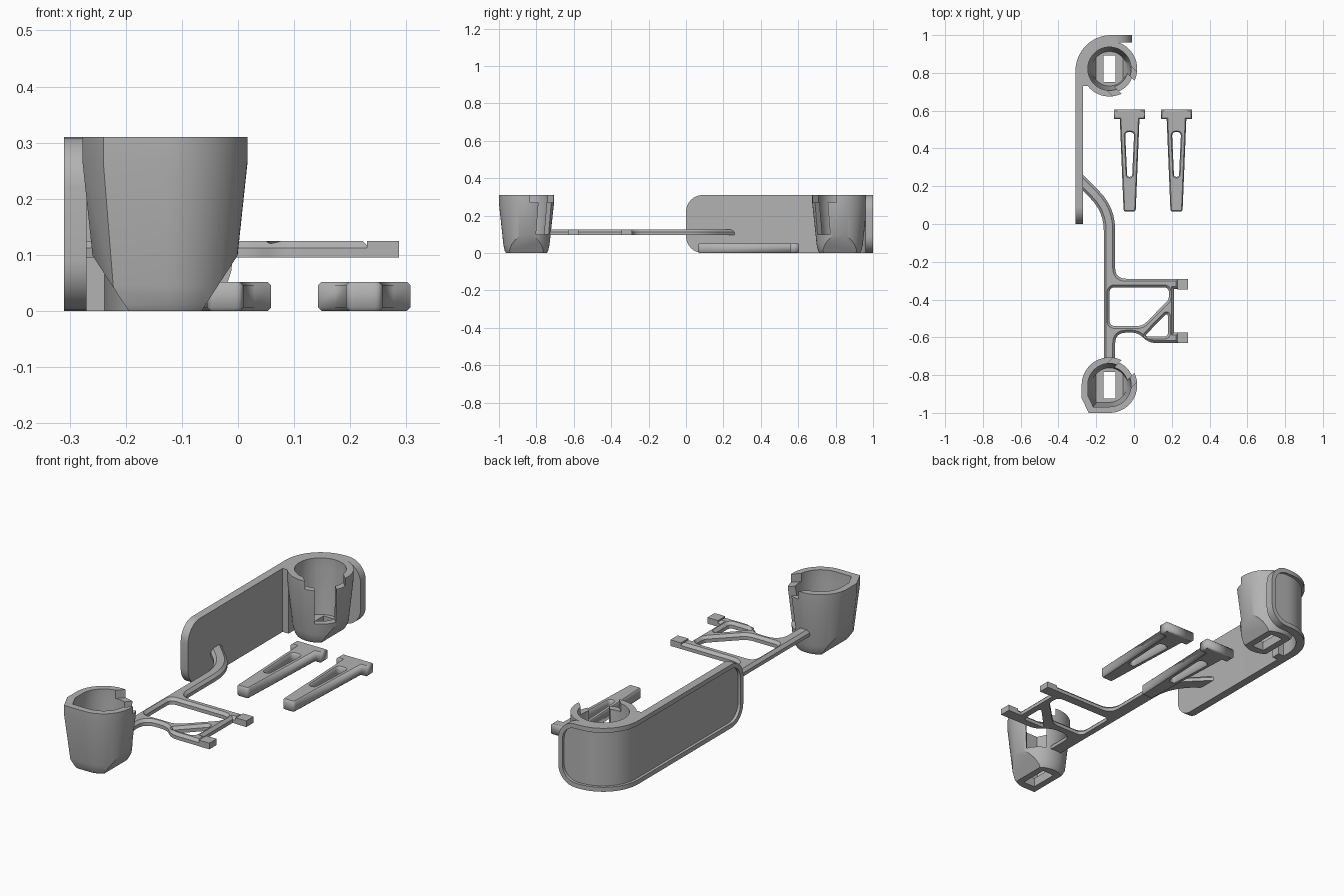
import bpy, bmesh, math
from mathutils import Vector

cube = bpy.data.objects.get("Cube")
if cube:
    bpy.data.objects.remove(cube, do_unlink=True)

gray = bpy.data.materials.new("plain gray")
gray.use_nodes = True
gray.diffuse_color = (0.45, 0.45, 0.45, 1)
gray.node_tree.nodes["Principled BSDF"].inputs["Base Color"].default_value = (0.45, 0.45, 0.45, 1)


def select(ob):
    bpy.ops.object.select_all(action='DESELECT')
    ob.select_set(True)
    bpy.context.view_layer.objects.active = ob


def add(name, bm):
    bmesh.ops.recalc_face_normals(bm, faces=bm.faces)
    me = bpy.data.meshes.new(name)
    bm.to_mesh(me)
    bm.free()
    me.materials.append(gray)
    ob = bpy.data.objects.new(name, me)
    bpy.context.collection.objects.link(ob)
    return ob


def box(name, lo, hi, center=(0, 0, 0), turn=0):
    bm = bmesh.new()
    bmesh.ops.create_cube(bm, size=1)
    lo, hi = Vector(lo), Vector(hi)
    for v in bm.verts:
        v.co = (lo + hi) / 2 + v.co * (hi - lo)
    ob = add(name, bm)
    ob.location = center
    ob.rotation_euler.z = turn
    return ob


def cut(ob, cutters):
    for c in cutters:
        c.hide_render = True
        mod = ob.modifiers.new("cut", 'BOOLEAN')
        mod.operation, mod.solver, mod.object = 'DIFFERENCE', 'EXACT', c
        select(ob)
        bpy.ops.object.modifier_apply(modifier=mod.name)
        bpy.data.objects.remove(c, do_unlink=True)


def smooth(ob):
    select(ob)
    bpy.ops.object.shade_smooth_by_angle(angle=math.radians(30))


def rounded(points):
    """Polygon from (x, y, corner length) with curved corners."""
    out = []
    for i, (x, y, r) in enumerate(points):
        p = Vector((x, y))
        if r == 0:
            out.append(p)
            continue
        a = p + (Vector(points[i - 1][:2]) - p).normalized() * r
        b = p + (Vector(points[(i + 1) % len(points)][:2]) - p).normalized() * r
        for k in range(7):
            t = k / 6
            out.append(a * (1 - t) ** 2 + p * 2 * t * (1 - t) + b * t * t)
    return out


def flat_part(name, loops, z0, z1, bevel, flat_bottom=False):
    """Extruded outline with holes and chamfered edges."""
    cu = bpy.data.curves.new(name, 'CURVE')
    cu.dimensions, cu.fill_mode = '2D', 'BOTH'
    half = (z1 - z0) / 2
    cu.extrude, cu.bevel_depth, cu.bevel_resolution, cu.offset = half - bevel, bevel, 0, -bevel
    if flat_bottom:
        cu.extrude = 0.005
    for loop in loops:
        pts = rounded(loop)
        sp = cu.splines.new('POLY')
        sp.points.add(len(pts) - 1)
        for q, p in zip(sp.points, pts):
            q.co = (p.x, p.y, 0, 1)
        sp.use_cyclic_u = True
    ob = bpy.data.objects.new(name, cu)
    bpy.context.collection.objects.link(ob)
    select(ob)
    bpy.ops.object.convert(target='MESH')
    ob = bpy.context.view_layer.objects.active
    top = max(v.co.z for v in ob.data.vertices)
    for v in ob.data.vertices:
        v.co.z = z0 if flat_bottom and v.co.z < 0 else v.co.z + z1 - top
    ob.data.materials.clear()
    ob.data.materials.append(gray)
    return ob


# Curved side panel: straight run, quarter turn, short return
RUN, RAD, TAIL, HIGH = 0.81, 0.19, 0.11, 0.31
LENGTH = RUN + RAD * math.pi / 2 + TAIL


def along(s, depth):
    if s < RUN:
        return -0.31 + depth, s
    a = (s - RUN) / RAD
    if a < math.pi / 2:
        r = RAD - depth
        return -0.12 - r * math.cos(a), RUN + r * math.sin(a)
    return -0.12 + s - RUN - RAD * math.pi / 2, 1 - depth


def slab(name, margin, d0, d1, corner):
    s0, s1 = margin, LENGTH - margin
    stops = [corner * (1 - math.cos(k * math.pi / 16)) for k in range(9)]
    cols = [s0 + t for t in stops] + [s1 - t for t in stops]
    cols += [RUN + RAD * math.pi / 2 * k / 16 for k in range(17)]
    bm, rows = bmesh.new(), []
    for s in sorted(set(round(c, 5) for c in cols)):
        e = max(0, corner - min(s - s0, s1 - s))
        lo = margin + corner - math.sqrt(max(0, corner ** 2 - e ** 2))
        rows.append([bm.verts.new((*along(s, d), z))
                     for d, z in ((d0, lo), (d0, HIGH - lo), (d1, HIGH - lo), (d1, lo))])
    for a, b in zip(rows, rows[1:]):
        for k in range(4):
            bm.faces.new((a[k], a[k - 1], b[k - 1], b[k]))
    bm.faces.new(rows[0])
    bm.faces.new(rows[-1][::-1])
    return add(name, bm)


panel = slab("side_panel", 0, 0, 0.04, 0.09)
cut(panel, [slab("panel_recess", 0.022, -0.02, 0.014, 0.07)])
smooth(panel)
box("panel_web", (-0.29, 0.73, 0), (-0.238, 0.775, HIGH))


# Tapered cups with sloped lower sides, open slot and floor hole
def cup_solid(name, center, flip, corner, profile, lift):
    first, last = -math.pi / 2, math.pi if corner else math.pi * 1.5 - math.pi / 32
    n = 48 if corner else 63
    shape = [(0.147 * math.cos(first + (last - first) * k / n),
              0.147 * math.sin(first + (last - first) * k / n)) for k in range(n + 1)] + corner
    bm, rings = bmesh.new(), []
    for z, f in profile:
        rings.append([bm.verts.new((x * f, y * f * flip, z)) for x, y in shape])
    for a, b in zip(rings, rings[1:]):
        for k in range(len(shape)):
            bm.faces.new((a[k - 1], a[k], b[k], b[k - 1]))
    bm.faces.new(rings[0])
    bm.faces.new(rings[-1])
    bmesh.ops.recalc_face_normals(bm, faces=bm.faces)
    for side in (-1, 1):
        res = bmesh.ops.bisect_plane(bm, geom=bm.verts[:] + bm.edges[:] + bm.faces[:],
                                     plane_co=(side * 0.065, 0, lift),
                                     plane_no=(side * 0.1, 0, -0.065), clear_outer=True)
        edges = [e for e in res["geom_cut"] if isinstance(e, bmesh.types.BMEdge)]
        bmesh.ops.holes_fill(bm, edges=edges)
    ob = add(name, bm)
    ob.location = center
    return ob


OUTER = [(0, 0.74), (0.012, 0.79), (0.045, 0.84), (0.265, 1), (HIGH, 1)]
INNER = [(0.045, 0.62), (0.26, 0.78), (0.4, 0.78)]
for name, y, flip, corner in (("front_cup", -0.853, 1, [(-0.147, -0.07), (-0.11, -0.147)]),
                              ("rear_cup", 0.822, -1, [])):
    c = (-0.13, y, 0)
    cup = cup_solid(name, c, flip, corner, OUTER, 0)
    turn = flip * math.pi / 4
    cut(cup, [cup_solid("cavity", c, flip, corner, INNER, 0.035),
              box("wide_notch", (0.02, -0.09, 0.27), (0.3, 0.09, 0.5), c, turn),
              box("deep_slot", (0.03, -0.048, 0.1), (0.3, 0.048, 0.45), c, turn),
              box("floor_hole", (-0.032, -0.07, -0.1), (0.032, 0.07, 0.12), c)])
    smooth(cup)

# Arm and open frame joining the front cup to the panel
outline = [(-0.16, -0.75, 0), (-0.16, 0.065, 0.1), (-0.29, 0.195, 0), (-0.29, 0.28, 0),
           (-0.1, 0.09, 0.12), (-0.1, -0.29, 0.06), (0.235, -0.29, 0), (0.235, -0.345, 0),
           (0.212, -0.345, 0), (0.212, -0.575, 0), (0.235, -0.575, 0), (0.235, -0.63, 0),
           (0.08, -0.63, 0.035), (0.02, -0.575, 0.035), (-0.1, -0.575, 0.06), (-0.1, -0.75, 0)]
window = [(-0.13, -0.335, 0.03), (0.185, -0.335, 0.03), (0.185, -0.4, 0.02),
          (0.045, -0.54, 0.03), (-0.13, -0.54, 0.03)]
gusset = [(0.055, -0.595, 0.02), (0.18, -0.465, 0.03), (0.18, -0.595, 0.02)]
smooth(flat_part("arm_frame", [outline, window, gusset], 0.095, 0.125, 0.013, True))
for name, y in (("upper_tab", -0.318), ("lower_tab", -0.603)):
    box(name, (0.23, y - 0.028, 0.095), (0.287, y + 0.028, 0.125))

# Two loose tapered clips
for name, x in (("left_clip", 0.225), ("right_clip", -0.023)):
    half = [(0.032, 0.065, 0.015), (0.052, 0.555, 0), (0.082, 0.555, 0), (0.082, 0.605, 0)]
    body = [(x + a, b, r) for a, b, r in half] + [(x - a, b, r) for a, b, r in half[::-1]]
    slot = [(x + a, b, r) for a, b, r in ((0.013, 0.25, 0.012), (0.024, 0.487, 0.022),
                                          (-0.024, 0.487, 0.022), (-0.013, 0.25, 0.012))]
    flat_part(name, [body, slot], 0, 0.052, 0.006)
